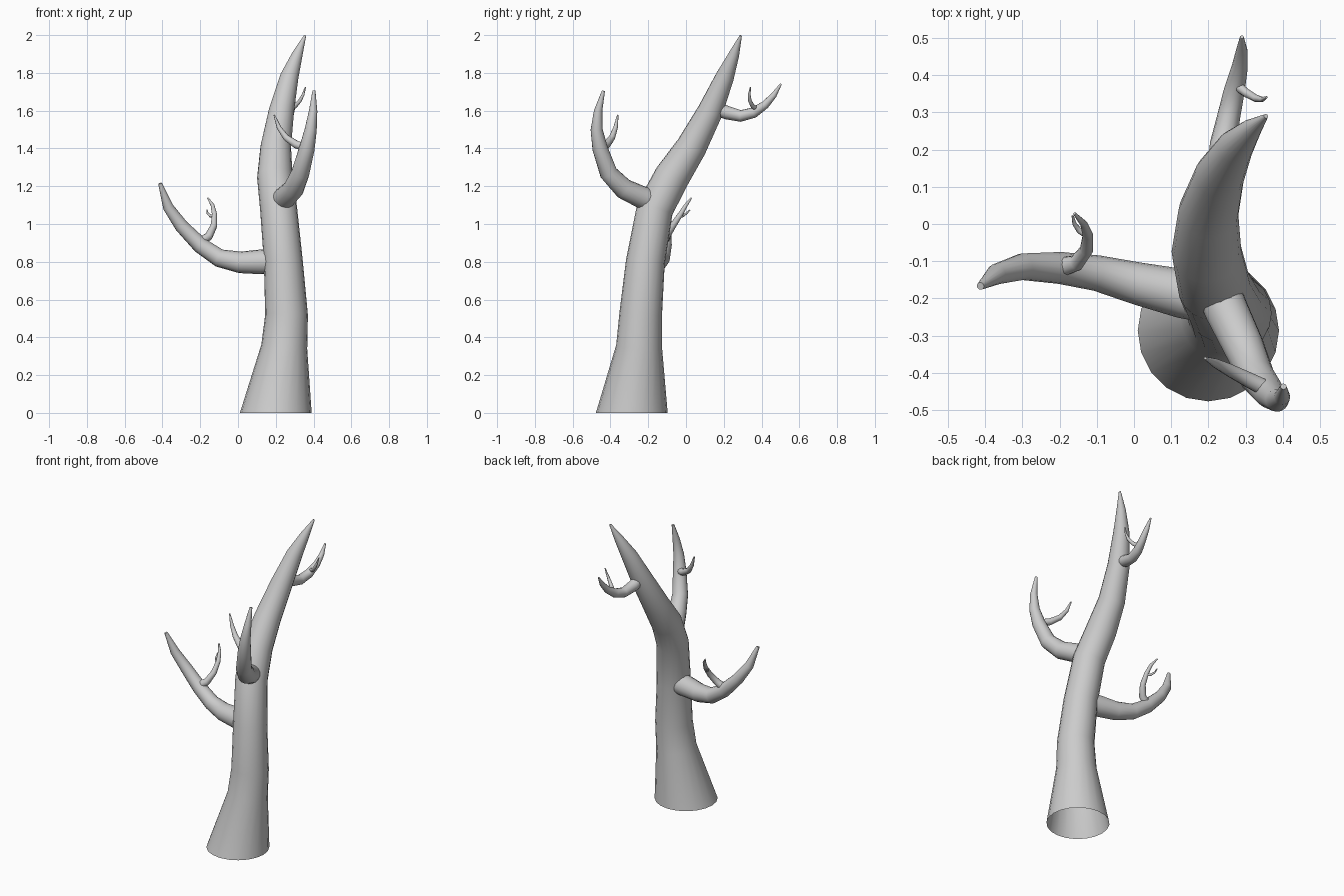
import bpy, bmesh, math
from mathutils import Vector


def limb(name, path, sides, first_dir=None):
    """Tapered tube through (x, y, z, radius) stations, open base and closed tip."""
    pts = [Vector(p[:3]) for p in path]
    bm = bmesh.new()
    rings, side = [], Vector((1, 0, 0))
    for i, p in enumerate(pts):
        a = (p - pts[i - 1]).normalized() if i else Vector()
        b = (pts[i + 1] - p).normalized() if i < len(pts) - 1 else Vector()
        t = (a + b).normalized()
        if i == 0:
            if first_dir:
                t = Vector(first_dir)
            side = t.orthogonal() if abs(t.x) > 0.8 else Vector((1, 0, 0))
        side = (side - t * side.dot(t)).normalized()
        up = t.cross(side)
        ring = []
        for k in range(sides):
            w = 2 * math.pi * k / sides
            ring.append(bm.verts.new(p + path[i][3] * (side * math.cos(w) + up * math.sin(w))))
        rings.append(ring)
    for r0, r1 in zip(rings, rings[1:]):
        for k in range(sides):
            n = (k + 1) % sides
            bm.faces.new((r0[k], r0[n], r1[n], r1[k])).smooth = True
    bm.faces.new(rings[-1])
    mesh = bpy.data.meshes.new(name)
    bm.to_mesh(mesh)
    bm.free()
    obj = bpy.data.objects.new(name, mesh)
    bpy.context.collection.objects.link(obj)
    return obj


# Trunk with flared foot, leaning back at the top
limb("trunk", [
    (0.20, -0.287, 0, 0.19), (0.245, -0.248, 0.35, 0.122), (0.257, -0.24, 0.52, 0.113),
    (0.24, -0.215, 0.8, 0.103), (0.215, -0.165, 1.08, 0.098), (0.195, -0.075, 1.25, 0.094),
    (0.20, 0.03, 1.41, 0.081), (0.23, 0.13, 1.6, 0.067), (0.272, 0.206, 1.78, 0.049),
    (0.315, 0.255, 1.9, 0.028), (0.355, 0.29, 1.997, 0.006)], 20, (0, 0, 1))

# Left branch with its twigs
limb("left_branch", [
    (0.20, -0.20, 0.80, 0.066), (0.13, -0.187, 0.80, 0.066), (0.01, -0.16, 0.797, 0.057),
    (-0.10, -0.132, 0.82, 0.048), (-0.20, -0.118, 0.888, 0.043), (-0.30, -0.115, 0.99, 0.036),
    (-0.37, -0.135, 1.09, 0.028), (-0.413, -0.167, 1.215, 0.010)], 16)
limb("left_twig", [
    (-0.20, -0.117, 0.905, 0.027), (-0.155, -0.105, 0.935, 0.022), (-0.128, -0.07, 0.99, 0.018),
    (-0.124, -0.03, 1.05, 0.014), (-0.135, 0.0, 1.10, 0.010), (-0.16, 0.028, 1.138, 0.004)], 12)
limb("left_twiglet", [
    (-0.127, -0.03, 1.04, 0.009), (-0.147, -0.018, 1.043, 0.008),
    (-0.16, 0.0, 1.055, 0.006), (-0.165, 0.022, 1.075, 0.003)], 8)

# Front branch and twig
limb("front_branch", [
    (0.225, -0.175, 1.12, 0.06), (0.25, -0.235, 1.142, 0.059), (0.295, -0.33, 1.187, 0.055),
    (0.33, -0.41, 1.27, 0.048), (0.365, -0.455, 1.40, 0.041), (0.385, -0.473, 1.50, 0.032),
    (0.398, -0.465, 1.60, 0.022), (0.402, -0.437, 1.705, 0.008)], 16)
limb("front_twig", [
    (0.36, -0.445, 1.405, 0.023), (0.31, -0.42, 1.42, 0.021), (0.255, -0.392, 1.457, 0.017),
    (0.217, -0.373, 1.51, 0.012), (0.192, -0.361, 1.577, 0.004)], 12)

# Back branch and twig
limb("back_branch", [
    (0.235, 0.16, 1.61, 0.036), (0.24, 0.215, 1.59, 0.036), (0.255, 0.29, 1.572, 0.031),
    (0.27, 0.36, 1.59, 0.028), (0.284, 0.42, 1.632, 0.022), (0.29, 0.465, 1.682, 0.016),
    (0.29, 0.503, 1.742, 0.005)], 12)
limb("back_twig", [
    (0.277, 0.372, 1.61, 0.014), (0.303, 0.352, 1.625, 0.012), (0.328, 0.338, 1.653, 0.010),
    (0.345, 0.335, 1.685, 0.007), (0.357, 0.341, 1.725, 0.003)], 8)
